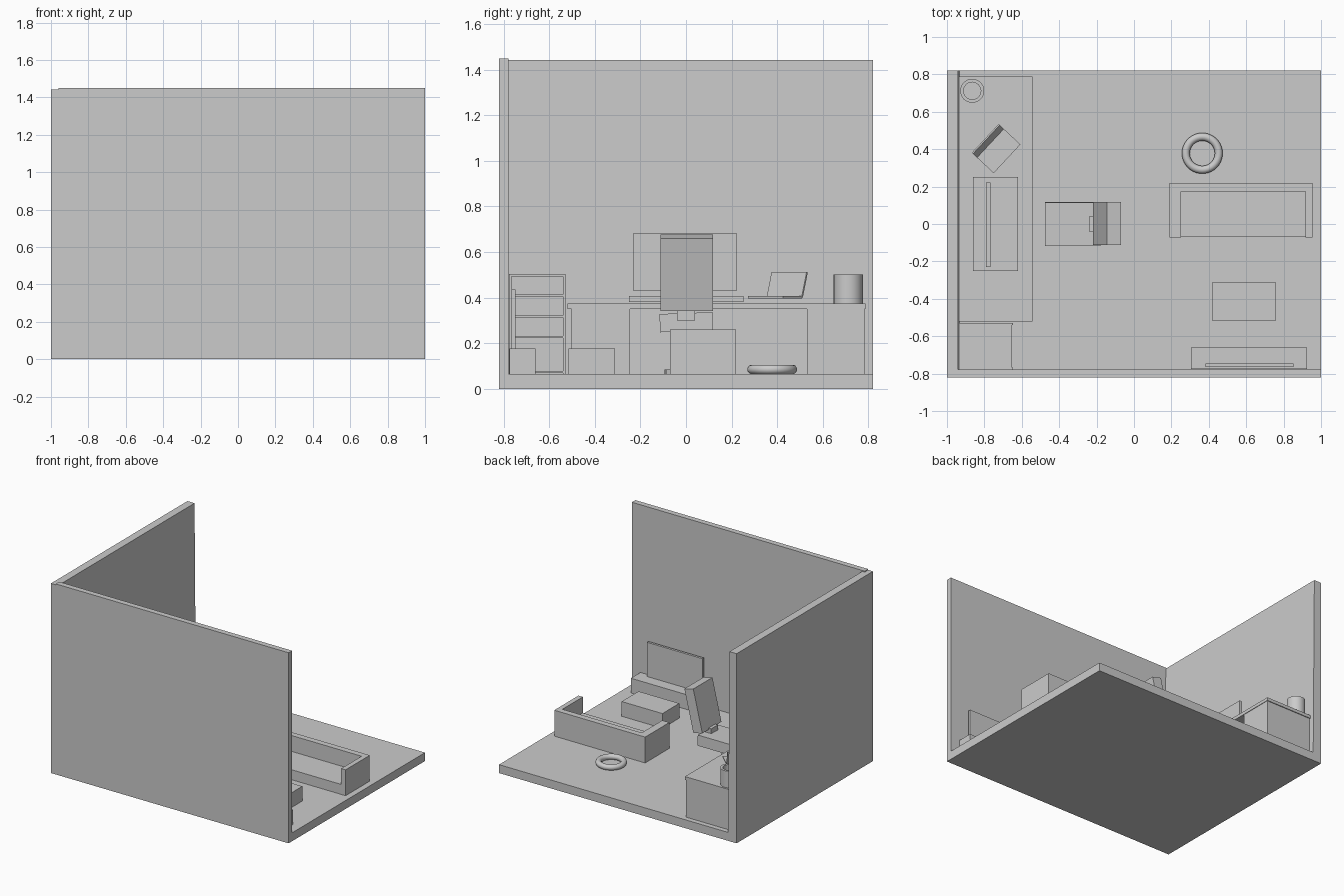
import bpy, bmesh, math
from mathutils import Matrix

if "Cube" in bpy.data.objects:
    bpy.data.objects.remove(bpy.data.objects["Cube"])

grey = bpy.data.materials.new("light_grey")
grey.diffuse_color = (0.6, 0.6, 0.6, 1)
grey.use_nodes = True
grey.node_tree.nodes["Principled BSDF"].inputs["Base Color"].default_value = grey.diffuse_color


def add(name, bm):
    bmesh.ops.recalc_face_normals(bm, faces=bm.faces)
    me = bpy.data.meshes.new(name)
    bm.to_mesh(me)
    bm.free()
    me.materials.append(grey)
    ob = bpy.data.objects.new(name, me)
    bpy.context.collection.objects.link(ob)
    return ob


def box(name, x0, x1, y0, y1, z0, z1, mat=None):
    bm = bmesh.new()
    bmesh.ops.create_cube(bm, size=1)
    for v in bm.verts:
        v.co = (x1 if v.co.x > 0 else x0, y1 if v.co.y > 0 else y0, z1 if v.co.z > 0 else z0)
    if mat:
        bm.transform(mat)
    return add(name, bm)


def extrude_y(name, profile, y0, y1):
    """Closed (x, z) profile swept along y."""
    bm = bmesh.new()
    f = bm.faces.new([bm.verts.new((x, y0, z)) for x, z in profile])
    g = bmesh.ops.extrude_face_region(bm, geom=[f])["geom"]
    bmesh.ops.translate(bm, vec=(0, y1 - y0, 0), verts=[v for v in g if isinstance(v, bmesh.types.BMVert)])
    return add(name, bm)


def lathe(name, profile, cx, cy, steps, closed=True):
    """Closed (r, z) profile spun round a vertical axis."""
    bm = bmesh.new()
    rings = []
    for i in range(steps):
        a = 2 * math.pi * i / steps
        rings.append([bm.verts.new((cx + r * math.cos(a), cy + r * math.sin(a), z)) for r, z in profile])
    n = len(profile)
    for i in range(steps):
        p, q = rings[i], rings[(i + 1) % steps]
        for j in range(n):
            k = (j + 1) % n
            bm.faces.new((p[j], q[j], q[k], p[k]))
    bmesh.ops.remove_doubles(bm, verts=bm.verts, dist=1e-5)
    ob = add(name, bm)
    bpy.context.view_layer.objects.active = ob
    ob.select_set(True)
    bpy.ops.object.shade_smooth_by_angle(angle=math.radians(40))
    ob.select_set(False)
    return ob


F = 0.064  # floor top

# Room shell
box("floor", -1, 1, -0.82, 0.82, 0, F)
box("front_wall", -0.96, 1, -0.82, -0.778, 0, 1.45)
extrude_y("left_wall", [(-1, 0), (-0.929, 0), (-0.94, 1.443), (-1, 1.443)], -0.82, 0.82)

# Bookshelf in the corner
for i, y in enumerate((-0.777, -0.539)):
    box(f"shelf_side_{i}", -0.935, -0.647, y, y + 0.011, F, 0.503)
for i, z in enumerate((0.07, 0.222, 0.312, 0.405, 0.492)):
    box(f"shelf_board_{i}", -0.935, -0.652, -0.77, -0.535, z, z + 0.009)
box("shelf_back", -0.935, -0.925, -0.77, -0.535, F, 0.5)

# Desk with two pedestals
box("desk_top", -0.935, -0.543, -0.52, 0.788, 0.35, 0.374)
box("desk_pedestal_front", -0.93, -0.547, -0.503, -0.246, F, 0.352)
box("desk_pedestal_back", -0.93, -0.547, 0.53, 0.782, F, 0.352)

# Monitor on a low base
box("monitor_base", -0.86, -0.62, -0.25, 0.252, 0.38, 0.408)
box("monitor_stem", -0.79, -0.77, -0.03, 0.03, 0.4, 0.45)
box("monitor_screen", -0.79, -0.768, -0.23, 0.222, 0.43, 0.683)

# Laptop turned to the room: local +x points away from the hinge
turn = Matrix.Translation((-0.768, 0.432, 0.396)) @ Matrix.Rotation(math.radians(-43), 4, "Z")
box("laptop_base", 0, 0.122, -0.105, 0.105, 0, 0.011, turn)
lid = turn @ Matrix.Translation((0, 0, 0.006)) @ Matrix.Rotation(math.radians(-16), 4, "Y")
box("laptop_lid", -0.006, 0.002, -0.105, 0.105, 0, 0.115, lid)

# Pencil pot
lathe("desk_pot", [(0, 0.374), (0.064, 0.374), (0.064, 0.501), (0.046, 0.501), (0.046, 0.39), (0, 0.39)],
      -0.865, 0.712, 32)

# Office chair
roll = Matrix.Translation((0, 0, 0.292)) @ Matrix.Rotation(math.radians(2), 4, "X")
box("chair_seat", -0.475, -0.18, -0.115, 0.117, -0.04, 0.04, roll)
lean = Matrix.Translation((-0.22, 0, 0.36)) @ Matrix.Rotation(math.radians(13.5), 4, "Y")
box("chair_back", 0, 0.077, -0.112, 0.118, 0, 0.326, lean)
box("chair_bracket", -0.24, -0.16, -0.04, 0.04, 0.3, 0.37)
lathe("chair_post", [(0, F + 0.01), (0.018, F + 0.01), (0.018, 0.27), (0, 0.27)], -0.32, 0, 16)
for i in range(5):
    m = Matrix.Translation((-0.32, 0, F)) @ Matrix.Rotation(2 * math.pi * i / 5, 4, "Z")
    box(f"chair_foot_{i}", 0, 0.095, -0.012, 0.012, 0, 0.02, m)

# Sofa: seat, back and two arms
box("sofa_seat", 0.2, 0.94, -0.07, 0.19, F, 0.14)
box("sofa_back", 0.19, 0.955, 0.175, 0.22, F, 0.261)
box("sofa_arm_left", 0.19, 0.25, -0.071, 0.18, F, 0.261)
box("sofa_arm_right", 0.918, 0.955, -0.071, 0.18, F, 0.261)

# Coffee table and television on its stand
box("coffee_table", 0.417, 0.76, -0.515, -0.312, F, 0.176)
box("tv_stand", 0.305, 0.926, -0.775, -0.66, F, 0.176)
box("tv_screen", 0.383, 0.852, -0.765, -0.747, 0.176, 0.436)

# Ring cushion on the floor
lathe("floor_ring", [(0.088 + 0.021 * math.cos(2 * math.pi * i / 14), F + 0.021 + 0.021 * math.sin(2 * math.pi * i / 14))
                     for i in range(14)], 0.365, 0.378, 40)
